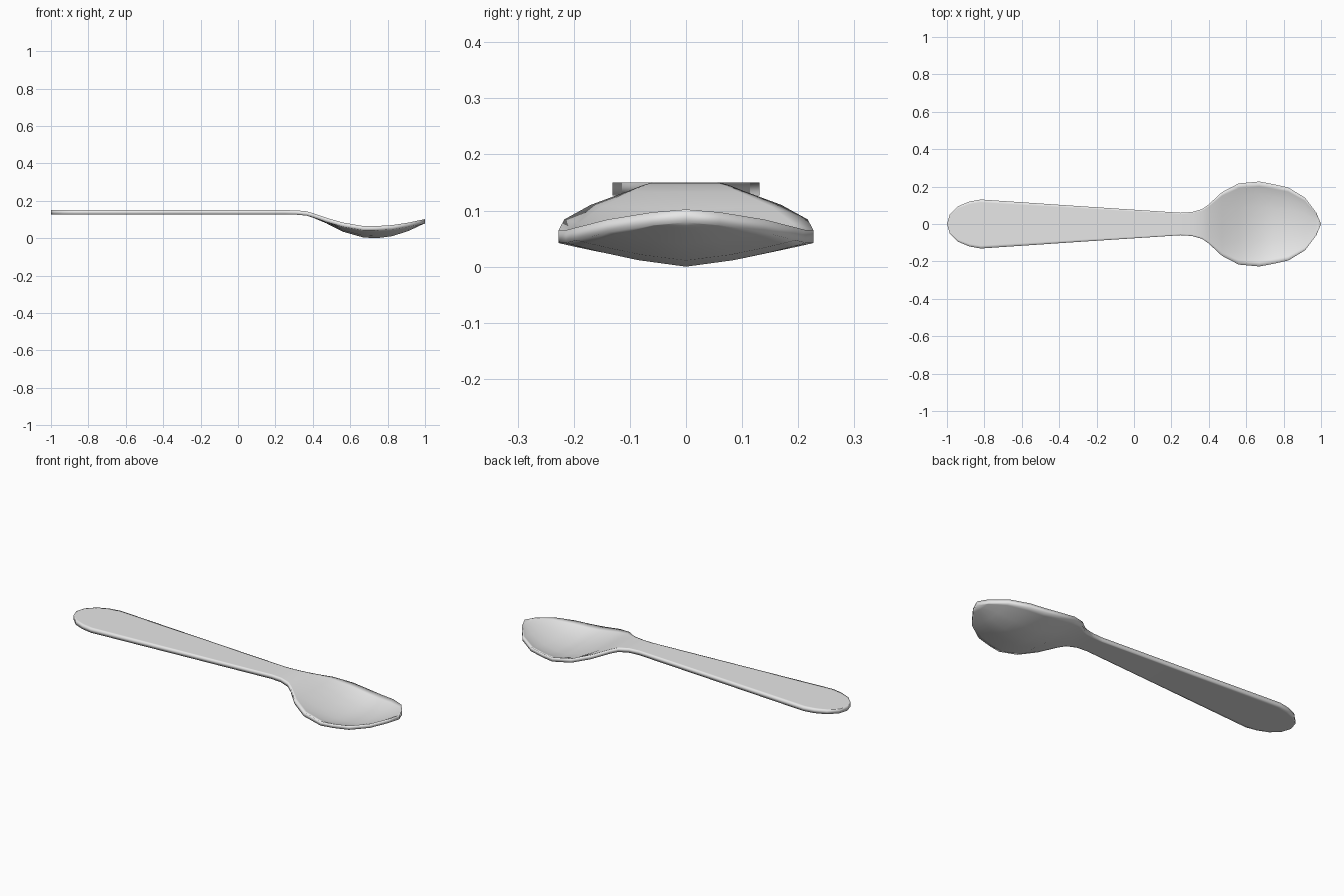
import bpy, bmesh

if "Cube" in bpy.data.objects:
    bpy.data.objects.remove(bpy.data.objects["Cube"])

# Stations along the spoon: x, half width, rim height, bowl depth
stations = [
    (-1.00, 0.0, 0.152, 0), (-0.985, 0.05, 0.152, 0), (-0.94, 0.095, 0.152, 0),
    (-0.88, 0.12, 0.152, 0), (-0.82, 0.131, 0.152, 0), (-0.30, 0.096, 0.152, 0),
    (0.25, 0.06, 0.152, 0), (0.31, 0.064, 0.151, 0), (0.365, 0.08, 0.146, 0),
    (0.40, 0.105, 0.136, 0.001), (0.47, 0.17, 0.112, 0.006), (0.56, 0.217, 0.086, 0.026),
    (0.67, 0.227, 0.067, 0.038), (0.74, 0.214, 0.067, 0.042), (0.825, 0.195, 0.072, 0.036),
    (0.915, 0.14, 0.086, 0.021), (0.975, 0.06, 0.099, 0.005), (1.00, 0.0, 0.104, 0),
]
THICK = 0.023
TS = [-1, -0.88, -0.7, -0.4, 0, 0.4, 0.7, 0.88, 1]

bm = bmesh.new()
# Each ring runs over the inner surface and back along the underside
rings = []
for x, w, rim, depth in stations:
    top = [bm.verts.new((x, w * t, rim - depth * (1 - abs(t) ** 2.5))) for t in TS]
    low = [bm.verts.new((x, w * t, rim - THICK - depth * (1 - abs(t) ** 1.4)))
           for t in reversed(TS)]
    rings.append(top + low)
n = len(rings[0])
for a, b in zip(rings, rings[1:]):
    for i in range(n):
        j = (i + 1) % n
        bm.faces.new((a[i], b[i], b[j], a[j]))
# Collapse both tips into short vertical edges
bmesh.ops.remove_doubles(bm, verts=bm.verts, dist=0.0005)
bmesh.ops.recalc_face_normals(bm, faces=bm.faces)
low_z = min(v.co.z for v in bm.verts)
for v in bm.verts:
    v.co.z -= low_z
for f in bm.faces:
    f.smooth = True

mesh = bpy.data.meshes.new("spoon")
bm.to_mesh(mesh)
bm.free()
spoon = bpy.data.objects.new("spoon", mesh)
bpy.context.collection.objects.link(spoon)

# Single light grey colour
mat = bpy.data.materials.new("light grey")
mat.diffuse_color = (0.8, 0.8, 0.8, 1)
mat.use_nodes = True
mat.node_tree.nodes["Principled BSDF"].inputs["Base Color"].default_value = mat.diffuse_color
mesh.materials.append(mat)
